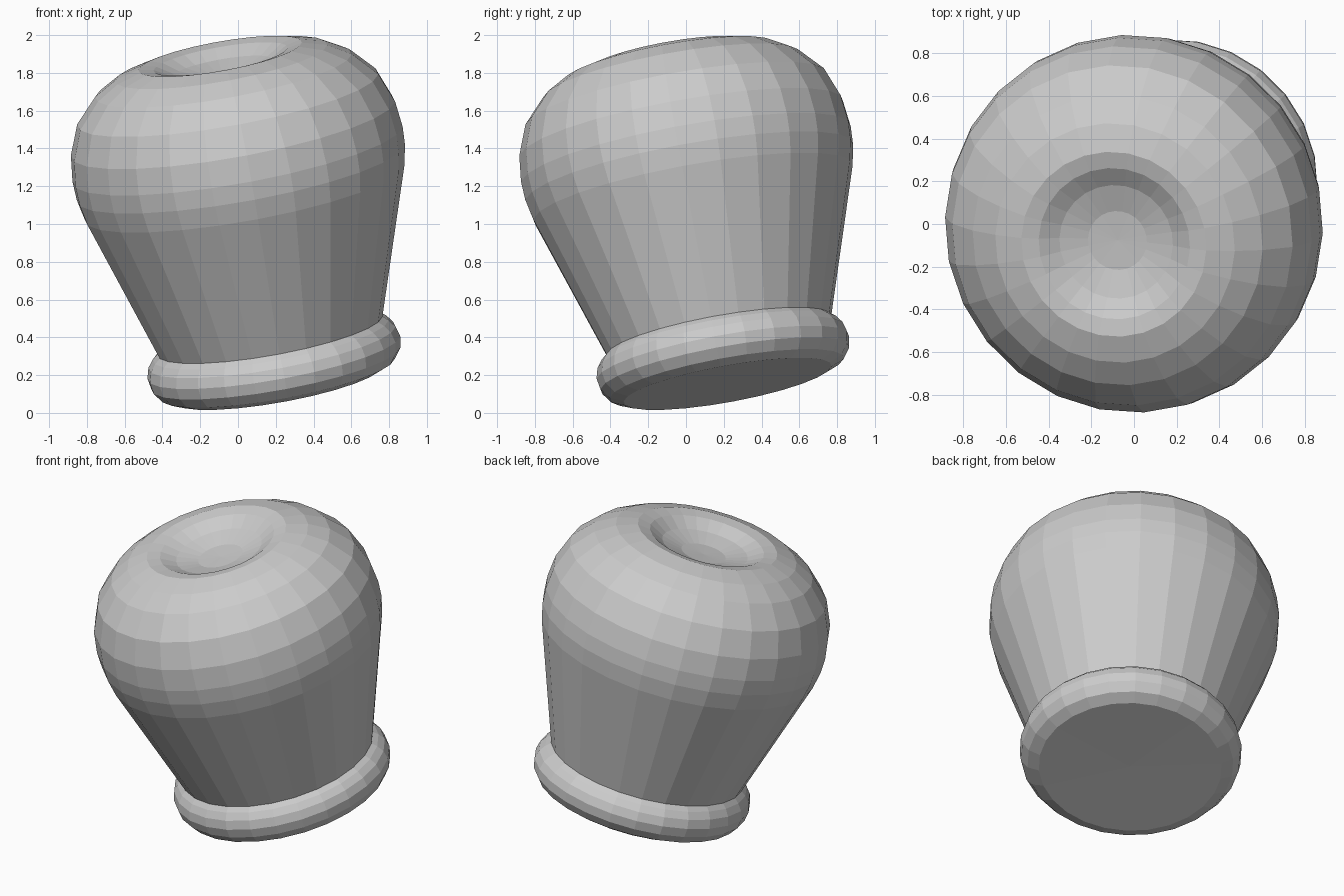
import bpy, bmesh, math
from mathutils import Vector, Matrix

if "Cube" in bpy.data.objects:
    bpy.data.objects.remove(bpy.data.objects["Cube"])

SIDES = 26
AXIS = Vector((-0.173, -0.176, 0.969)).normalized()   # leaning axis
ORIGIN = Vector((0.195, 0.2, 0.265))                  # centre of the base ring
TILT = Matrix.Translation(ORIGIN) @ AXIS.to_track_quat('Z', 'Y').to_matrix().to_4x4()


def lathe(name, profile):
    """Revolve (radius, height) points around the leaning axis, flat shaded."""
    bm = bmesh.new()
    rows = []
    for r, h in profile:
        if r == 0:
            rows.append([bm.verts.new(TILT @ Vector((0, 0, h)))] * SIDES)
        else:
            rows.append([bm.verts.new(TILT @ Vector((r * math.cos(a), r * math.sin(a), h)))
                         for a in (2 * math.pi * i / SIDES for i in range(SIDES))])
    for low, high in zip(rows, rows[1:]):
        for i in range(SIDES):
            j = (i + 1) % SIDES
            corners = dict.fromkeys((low[i], low[j], high[j], high[i]))
            bm.faces.new(list(corners))
    mesh = bpy.data.meshes.new(name)
    bm.to_mesh(mesh)
    bm.free()
    obj = bpy.data.objects.new(name, mesh)
    bpy.context.collection.objects.link(obj)
    return obj


# Flat underside and rounded rim
lathe("base_ring", [(0, -0.11), (0.56, -0.115), (0.63, -0.085), (0.67, -0.03),
                    (0.68, 0.03), (0.665, 0.085), (0.635, 0.125), (0.605, 0.15)])

# Flaring sides, bulging crown and shallow dent in the top
lathe("domed_body", [(0.605, 0.15), (0.86, 0.93), (0.883, 1.04), (0.888, 1.14),
                     (0.872, 1.28), (0.81, 1.44), (0.69, 1.57), (0.57, 1.64),
                     (0.44, 1.675), (0.36, 1.66), (0.27, 1.61), (0.14, 1.575), (0, 1.57)])
